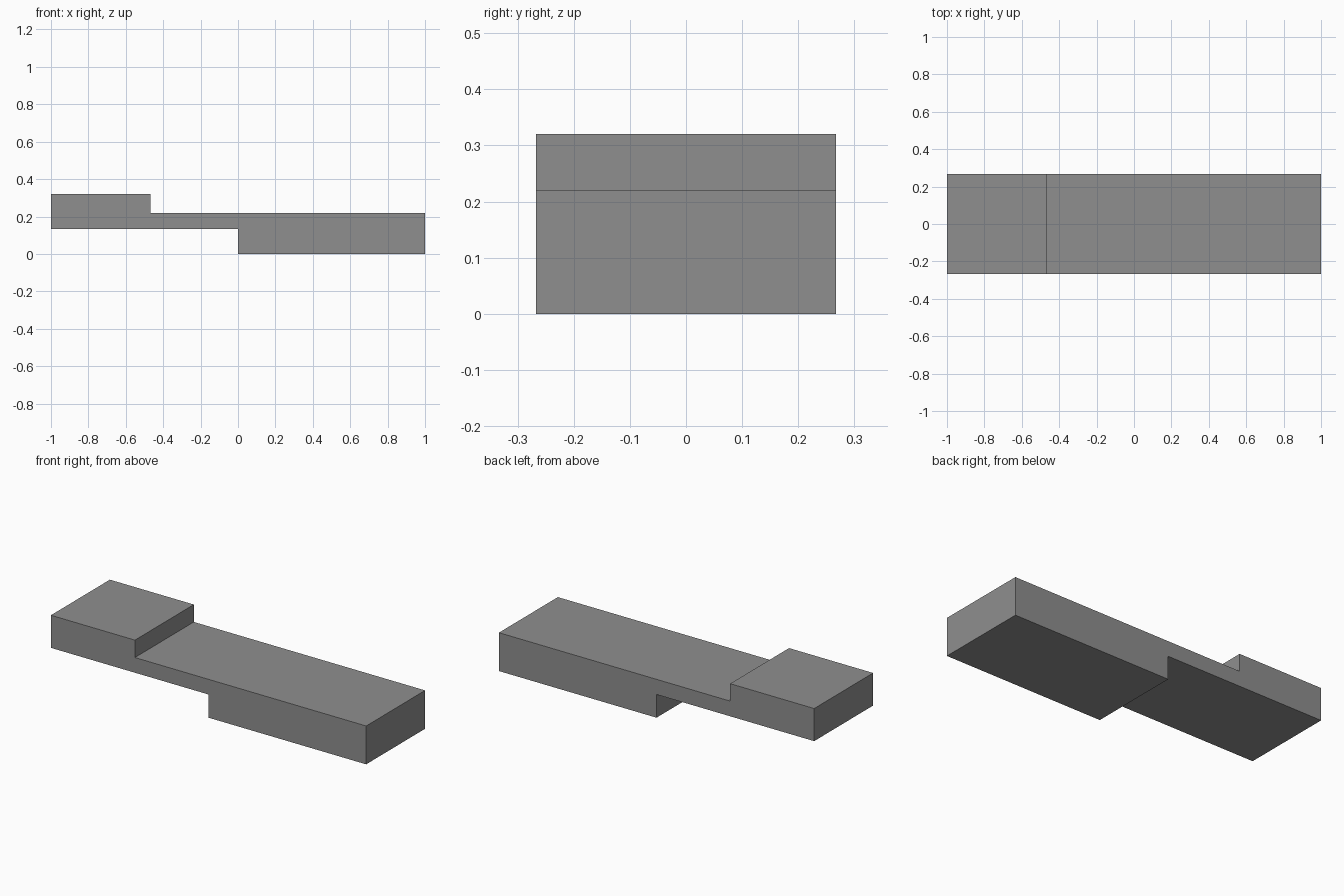
import bpy
import bmesh

if "Cube" in bpy.data.objects:
    bpy.data.objects.remove(bpy.data.objects["Cube"])

HALF_WIDTH = 0.267

# Single flat grey
grey = bpy.data.materials.new("mid grey")
grey.diffuse_color = (0.275, 0.275, 0.275, 1.0)
grey.use_nodes = True
grey.node_tree.nodes["Principled BSDF"].inputs["Base Color"].default_value = grey.diffuse_color

# Side profile (x, z): raised block at the left, thin bridge, thick block at the right
profile = [(0.0, 0.0), (1.0, 0.0), (1.0, 0.22), (-0.467, 0.22),
           (-0.467, 0.32), (-1.0, 0.32), (-1.0, 0.133), (0.0, 0.133)]

# Extrude the profile across the full width
bm = bmesh.new()
front = bm.faces.new([bm.verts.new((x, -HALF_WIDTH, z)) for x, z in profile])
result = bmesh.ops.extrude_face_region(bm, geom=[front], use_keep_orig=True)
moved = [v for v in result["geom"] if isinstance(v, bmesh.types.BMVert)]
bmesh.ops.translate(bm, verts=moved, vec=(0, 2 * HALF_WIDTH, 0))
bmesh.ops.recalc_face_normals(bm, faces=bm.faces)

mesh = bpy.data.meshes.new("stepped_bar")
bm.to_mesh(mesh)
bm.free()
mesh.materials.append(grey)
bar = bpy.data.objects.new("stepped_bar", mesh)
bpy.context.collection.objects.link(bar)
